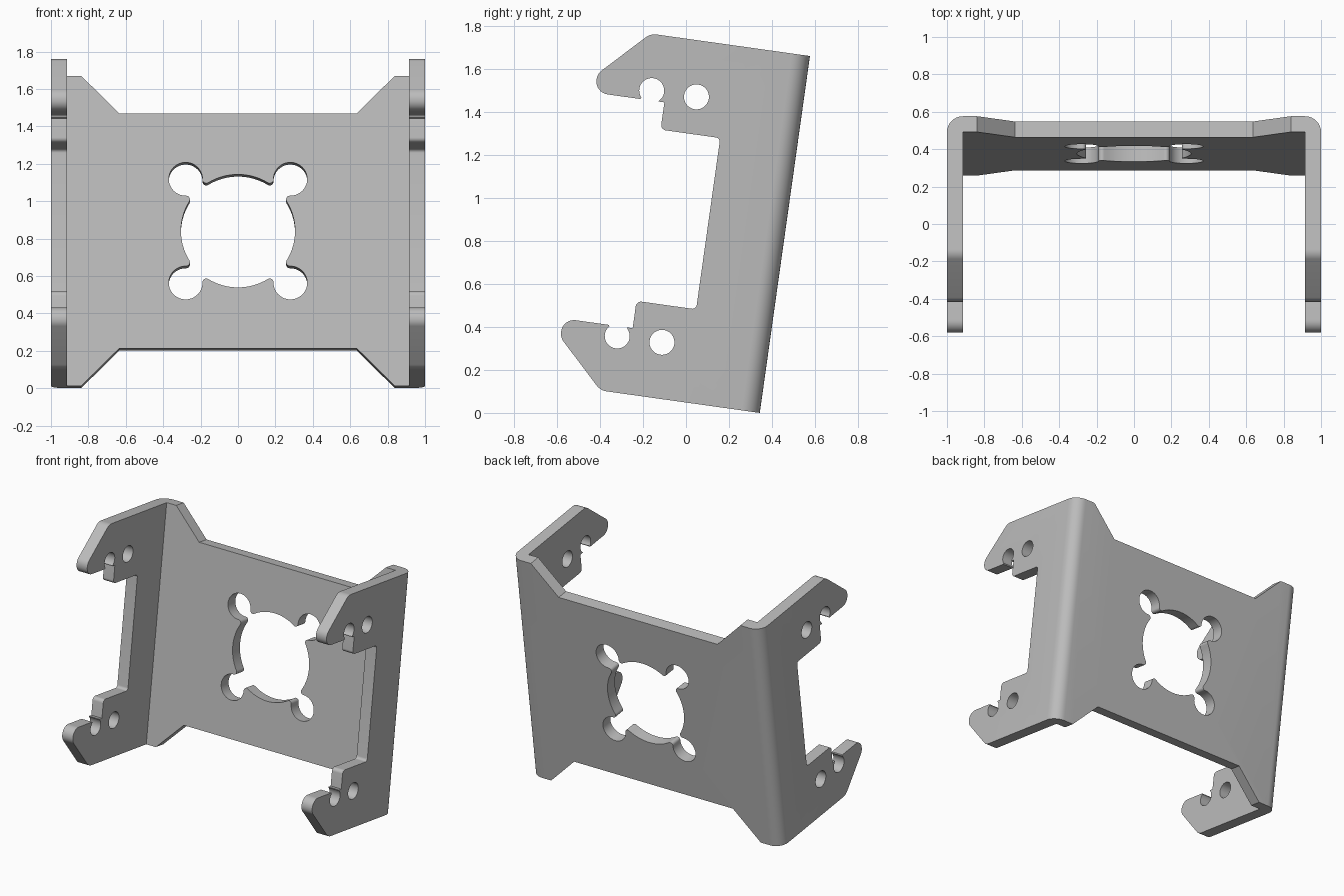
import bpy, bmesh
from math import sin, cos, radians, pi, tan
from mathutils import Vector

if "Cube" in bpy.data.objects:
    bpy.data.objects.remove(bpy.data.objects["Cube"])

WALL = 0.085      # sheet thickness
HALF = 0.8375     # half of the sheet height
TILT = radians(8)

grey = bpy.data.materials.new("plain grey")
grey.use_nodes = True
grey.diffuse_color = (0.5, 0.5, 0.5, 1)
grey.node_tree.nodes["Principled BSDF"].inputs["Base Color"].default_value = (0.5, 0.5, 0.5, 1)


def arc(cx, cy, r, start, end, steps):
    """Points on an arc, angles in degrees."""
    angles = [radians(start + (end - start) * i / steps) for i in range(steps + 1)]
    return [(cx + r * cos(a), cy + r * sin(a)) for a in angles]


def rounded(corners, steps=8):
    """Polygon from (x, y, radius) corners with tangent fillets."""
    out = []
    for i, (x, y, r) in enumerate(corners):
        p = Vector((x, y))
        if r == 0:
            out.append((x, y))
            continue
        a = (Vector(corners[i - 1][:2]) - p).normalized()
        b = (Vector(corners[(i + 1) % len(corners)][:2]) - p).normalized()
        half = a.angle(b) / 2
        centre = p + (a + b).normalized() * (r / sin(half))
        s = p + a * (r / tan(half)) - centre
        e = p + b * (r / tan(half)) - centre
        for k in range(steps + 1):
            t = k / steps
            d = (s * sin((1 - t) * (pi - 2 * half)) + e * sin(t * (pi - 2 * half)))
            out.append(tuple(centre + d.normalized() * r))
    return out


def prism(name, points, place, depth):
    """Extrude a 2D outline from -depth to depth along the axis chosen by place."""
    bm = bmesh.new()
    face = bm.faces.new([bm.verts.new(place(a, b, -depth)) for a, b in points])
    ext = bmesh.ops.extrude_face_region(bm, geom=[face])
    move = Vector(place(0, 0, depth)) - Vector(place(0, 0, -depth))
    bmesh.ops.translate(bm, verts=[v for v in ext["geom"] if isinstance(v, bmesh.types.BMVert)], vec=move)
    bmesh.ops.recalc_face_normals(bm, faces=bm.faces)
    mesh = bpy.data.meshes.new(name)
    bm.to_mesh(mesh)
    bm.free()
    obj = bpy.data.objects.new(name, mesh)
    bpy.context.collection.objects.link(obj)
    return obj


def side(v, w, d):       # outline seen from the side: forward, up
    return (d, -v, w)


def front(x, w, d):      # outline seen from the front: across, up
    return (x, d, w)


def plan(x, v, d):       # outline seen from above: across, forward
    return (x, -v, d)


# Folded sheet: U-shaped section with rounded outer bends
inner = 1 - WALL
bracket = prism("bracket", rounded([
    (-1, 1.2, 0), (-1, 0, WALL), (1, 0, WALL), (1, 1.2, 0),
    (inner, 1.2, 0), (inner, WALL, 0), (-inner, WALL, 0), (-inner, 1.2, 0)]), plan, 1)

# Side silhouette with a hooked arm at top and bottom
arm = [(0.36, 0.402, 0.02), (0.64, 0.402, 0.025), (0.64, 0.53, 0),
       (0.967, 0.53, 0.06), (0.967, 0.6185, 0.06), (0.748, HALF, 0.07), (-0.2, HALF, 0)]
silhouette = rounded(arm + [(v, -w, r) for v, w, r in reversed(arm)])
cuts = [(prism("side_silhouette", silhouette, side, 1.5), 'INTERSECT')]

# Pin holes, hook holes and hook openings in both arms
slot = [(0.667, 0.48), (0.752, 0.48), (0.752, 0.53), (0.742, 0.55), (0.69, 0.56), (0.667, 0.54)]
for s in (1, -1):
    for v in (0.496, 0.706):
        cuts.append((prism("pin_hole", arc(v, s * 0.576, 0.058, 0, 352.5, 47), side, 1.5), 'DIFFERENCE'))
    cuts.append((prism("hook_opening", [(v, s * w) for v, w in slot], side, 1.5), 'DIFFERENCE'))
    # Sloped notch in the edge of the back plate
    notch = [(-0.635, 0.634), (0.635, 0.634), (0.935, 0.934), (-0.935, 0.934)]
    cuts.append((prism("edge_notch", [(x, s * w) for x, w in notch], front, 0.2), 'DIFFERENCE'))

# Central opening: large circle merged with four corner holes
quarter = (arc(0, 0, 0.305, -31.5, 31.5, 16) + arc(0.277, 0.17, 0.02, 211.5, 90, 8)[1:]
           + arc(0.28, 0.28, 0.09, -90, 180, 32)[1:-1] + arc(0.17, 0.277, 0.02, 0, -121.5, 8)[:-1])
opening = []
for k in range(4):
    c, s = (1, 0, -1, 0)[k], (0, 1, 0, -1)[k]
    opening += [(x * c - y * s, x * s + y * c) for x, y in quarter]
cuts.append((prism("central_opening", opening, front, 0.2), 'DIFFERENCE'))

# Cut the sheet, bake the result and drop the cutters
for cutter, operation in cuts:
    cutter.hide_render = True
    mod = bracket.modifiers.new(cutter.name, 'BOOLEAN')
    mod.object, mod.operation, mod.solver = cutter, operation, 'EXACT'
bpy.context.view_layer.update()
baked = bpy.data.meshes.new_from_object(bracket.evaluated_get(bpy.context.evaluated_depsgraph_get()))
bracket.modifiers.clear()
bracket.data = baked
for cutter, _ in cuts:
    bpy.data.objects.remove(cutter)
baked.materials.clear()
baked.materials.append(grey)

# Lean the bracket back onto its lower rear edge
bracket.rotation_euler.x = -TILT
bracket.location = (0, 0.343 + HALF * sin(TILT), HALF * cos(TILT))

bpy.ops.object.select_all(action='DESELECT')
bracket.select_set(True)
bpy.context.view_layer.objects.active = bracket
bpy.ops.object.shade_smooth_by_angle(angle=radians(30))
